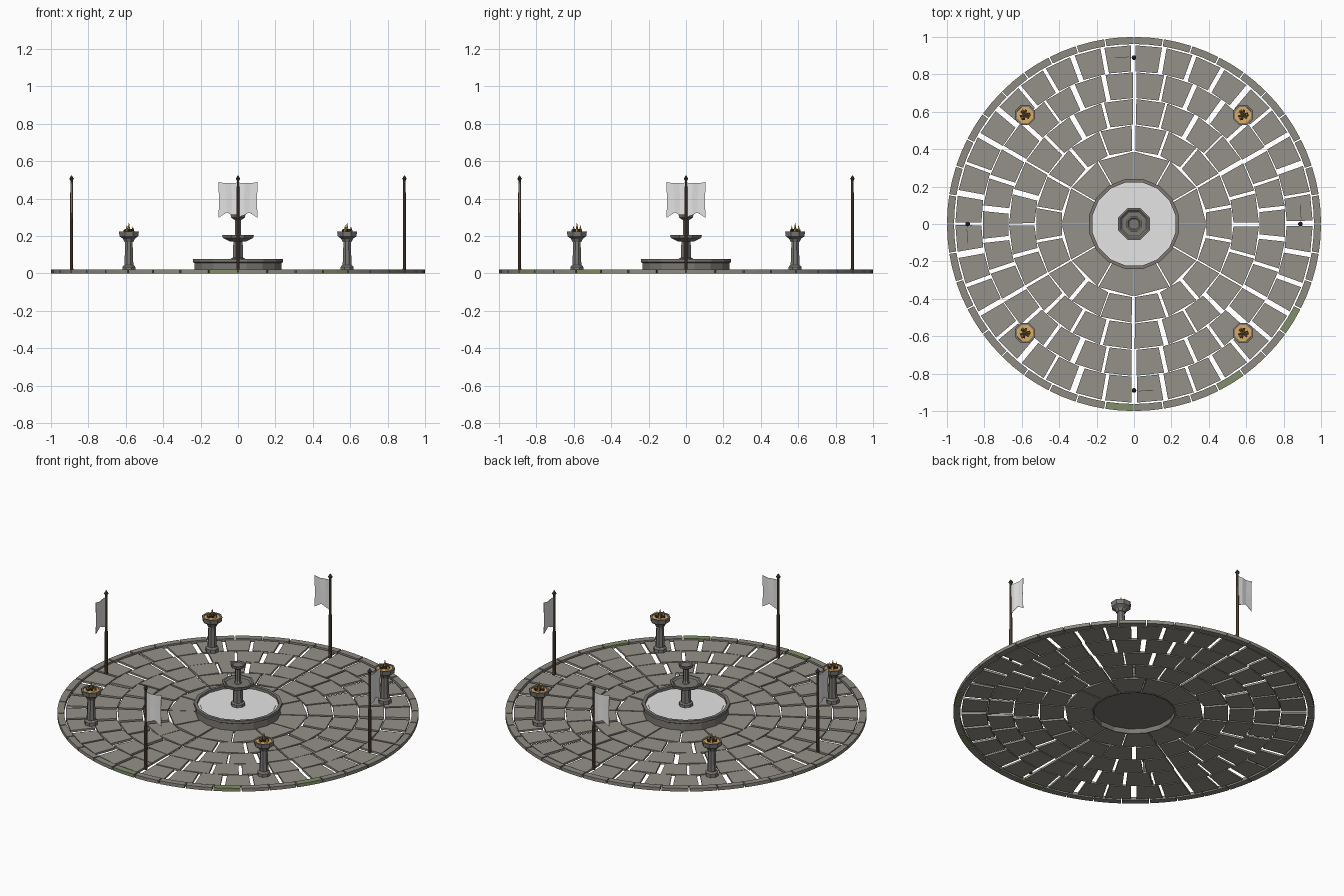
import bpy, bmesh, math, random
from mathutils import Matrix, Vector

if "Cube" in bpy.data.objects:
    bpy.data.objects.remove(bpy.data.objects["Cube"])

random.seed(4)
TAU = 2 * math.pi


def material(name, r, g, b):
    m = bpy.data.materials.new(name)
    m.diffuse_color = (r, g, b, 1)
    m.use_nodes = True
    m.node_tree.nodes["Principled BSDF"].inputs["Base Color"].default_value = m.diffuse_color
    return m


PAVING = material("paving stone", 0.30, 0.28, 0.25)
CURB = material("curb stone", 0.27, 0.255, 0.225)
MOSS = material("mossy stone", 0.22, 0.27, 0.14)
STONE = material("carved stone", 0.20, 0.19, 0.175)
WATER = material("pale cloth and water", 0.78, 0.78, 0.78)
FOAM = material("white edge", 1.0, 1.0, 1.0)
WOOD = material("pole wood", 0.13, 0.085, 0.05)
IRON = material("dark iron", 0.06, 0.06, 0.06)
FIRE = material("fire gold", 0.72, 0.42, 0.10)
CHAR = material("charred logs", 0.07, 0.045, 0.025)


def finish(name, bm, mats):
    bmesh.ops.recalc_face_normals(bm, faces=bm.faces)
    me = bpy.data.meshes.new(name)
    bm.to_mesh(me)
    bm.free()
    for m in mats:
        me.materials.append(m)
    ob = bpy.data.objects.new(name, me)
    bpy.context.collection.objects.link(ob)
    return ob


def block(bm, r0, r1, a0, a1, z0, z1, steps=1, gap=0.0, mat=0):
    """Paving wedge between two radii, with a joint of constant width."""
    inner, outer = [], []
    for i in range(steps + 1):
        t = i / steps
        for r, row in ((r0, inner), (r1, outer)):
            cut = gap / 2 / r
            a = (a0 + cut) * (1 - t) + (a1 - cut) * t
            row.append((r * math.cos(a), r * math.sin(a)))
    ring = inner + outer[::-1]
    lo = [bm.verts.new((x, y, z0)) for x, y in ring]
    hi = [bm.verts.new((x, y, z1)) for x, y in ring]
    n = len(ring)
    faces = [bm.faces.new(lo[::-1]), bm.faces.new(hi)]
    faces += [bm.faces.new((lo[i], lo[(i + 1) % n], hi[(i + 1) % n], hi[i])) for i in range(n)]
    for f in faces:
        f.material_index = mat


def lathe(name, profile, sides, mat, at=(0, 0), closed=False):
    """Turn (radius, z) points round the vertical axis."""
    bm = bmesh.new()
    rows = []
    for r, z in profile:
        rows.append([bm.verts.new((at[0] + r * math.cos(TAU * (i + .5) / sides),
                                   at[1] + r * math.sin(TAU * (i + .5) / sides), z))
                     for i in range(sides)])
    pairs = list(zip(rows, rows[1:]))
    if closed:
        pairs.append((rows[-1], rows[0]))
    else:
        bm.faces.new(rows[0][::-1])
        bm.faces.new(rows[-1])
    for a, b in pairs:
        for i in range(sides):
            j = (i + 1) % sides
            bm.faces.new((a[i], a[j], b[j], b[i]))
    return finish(name, bm, [mat])


# paving: five rings of separate stones
for k, (r0, r1, count, gap) in enumerate([(.235, .386, 12, .008), (.391, .527, 18, .014),
                                          (.532, .668, 24, .018), (.673, .811, 30, .022),
                                          (.816, .955, 36, .024)]):
    bm = bmesh.new()
    step = TAU / count
    shift = step / 2 * (k % 2)
    for i in range(count):
        j = random.uniform(-.006, .006) / r1 * (k > 0)
        block(bm, r0, r1, i * step + shift + j, (i + 1) * step + shift + j,
              .003, .015 + random.uniform(-.0015, .0015), 1, gap)
    finish(f"paving_ring_{k + 1}", bm, [PAVING])

# outer curb, with three mossy stones
bm = bmesh.new()
for i in range(40):
    a = TAU * i / 40
    block(bm, .962, 1.0, a, a + TAU / 40, 0, .02, 2, .007, int(i in (29, 33, 36)))
finish("curb", bm, [CURB, MOSS])

# fountain basin, floor and water
lathe("basin_wall", [(.236, 0), (.236, .055), (.245, .06), (.245, .077),
                     (.227, .077), (.227, 0)], 16, STONE, closed=True)
lathe("basin_floor", [(.229, .03), (.229, .045)], 16, STONE)
lathe("water_edge", [(.229, .058), (.229, .061), (.209, .061), (.209, .058)], 16, FOAM, closed=True)
lathe("water", [(.21, .045), (.21, .063)], 16, WATER)

# fountain pedestal with two bowls
lathe("fountain_column", [(.04, .045), (.04, .08), (.029, .085), (.027, .175)], 8, STONE)
lathe("large_bowl", [(.045, .17), (.088, .19), (.092, .206), (.08, .206), (.07, .198)], 8, STONE)
lathe("upper_column", [(.022, .195), (.016, .215), (.016, .295)], 8, STONE)
lathe("small_bowl", [(.018, .285), (.040, .298), (.043, .314), (.036, .314), (.03, .309)], 8, STONE)

# four fire bowls on columns
for n in range(4):
    a = TAU * (n + .5) / 4
    at = (.825 * math.cos(a), .825 * math.sin(a))
    lathe(f"brazier_base_{n}", [(.037, .012), (.037, .035), (.028, .045)], 8, STONE, at)
    lathe(f"brazier_column_{n}", [(.026, .04), (.021, .175)], 8, STONE, at)
    lathe(f"brazier_bowl_{n}", [(.026, .168), (.034, .185), (.054, .198), (.058, .225),
                                (.047, .225), (.044, .212)], 8, STONE, at)
    lathe(f"embers_{n}", [(.046, .212), (.046, .221)], 8, FIRE, at)
    # crossed logs
    bm = bmesh.new()
    for i in range(3):
        m = (Matrix.Translation((*at, .226 + .003 * i)) @ Matrix.Rotation(i * TAU / 6 + .3, 4, 'Z')
             @ Matrix.Diagonal((.056, .011, .010, 1)))
        bmesh.ops.create_cube(bm, size=1, matrix=m)
    finish(f"logs_{n}", bm, [CHAR])
    # flame tongues
    bm = bmesh.new()
    for i, h in enumerate((.052, .038, .034, .03)):
        b = i * TAU / 3
        d = 0 if i == 0 else .021
        bmesh.ops.create_cone(bm, cap_ends=True, segments=5, radius1=.010, radius2=0, depth=h,
                              matrix=Matrix.Translation((at[0] + d * math.cos(b),
                                                         at[1] + d * math.sin(b), .222 + h / 2)))
    finish(f"flames_{n}", bm, [FIRE])

# four flagpoles, each with a swallow-tailed banner
TOP = [(.006, .485), (.035, .482), (.07, .482), (.105, .489)]
BOTTOM = [(.006, .302), (.035, .312), (.060, .326), (.104, .297)]
for n in range(4):
    a = TAU * n / 4
    radial = Vector((math.cos(a), math.sin(a), 0))
    side = Vector((-math.sin(a), math.cos(a), 0))
    at = (.89 * radial.x, .89 * radial.y)
    lathe(f"flagpole_{n}", [(.010, .01), (.009, .2), (.007, .5)], 8, WOOD, at)
    lathe(f"finial_{n}", [(.006, .495), (.013, .506), (.001, .525)], 8, IRON, at)
    bm = bmesh.new()
    rows = []
    for (st, zt), (sb, zb) in zip(TOP, BOTTOM):
        col = []
        for t in (0, .5, 1):
            s = st * (1 - t) + sb * t
            wave = .004 * math.sin(s * 55)
            p = radial * (.89 + wave) + side * (s - .003 * (t == .5))
            col.append(bm.verts.new((p.x, p.y, zt * (1 - t) + zb * t)))
        rows.append(col)
    for c, d in zip(rows, rows[1:]):
        for i in range(2):
            bm.faces.new((c[i], c[i + 1], d[i + 1], d[i]))
    flag = finish(f"banner_{n}", bm, [WATER])
    mod = flag.modifiers.new("cloth thickness", 'SOLIDIFY')
    mod.thickness = .002
    mod.offset = 0
